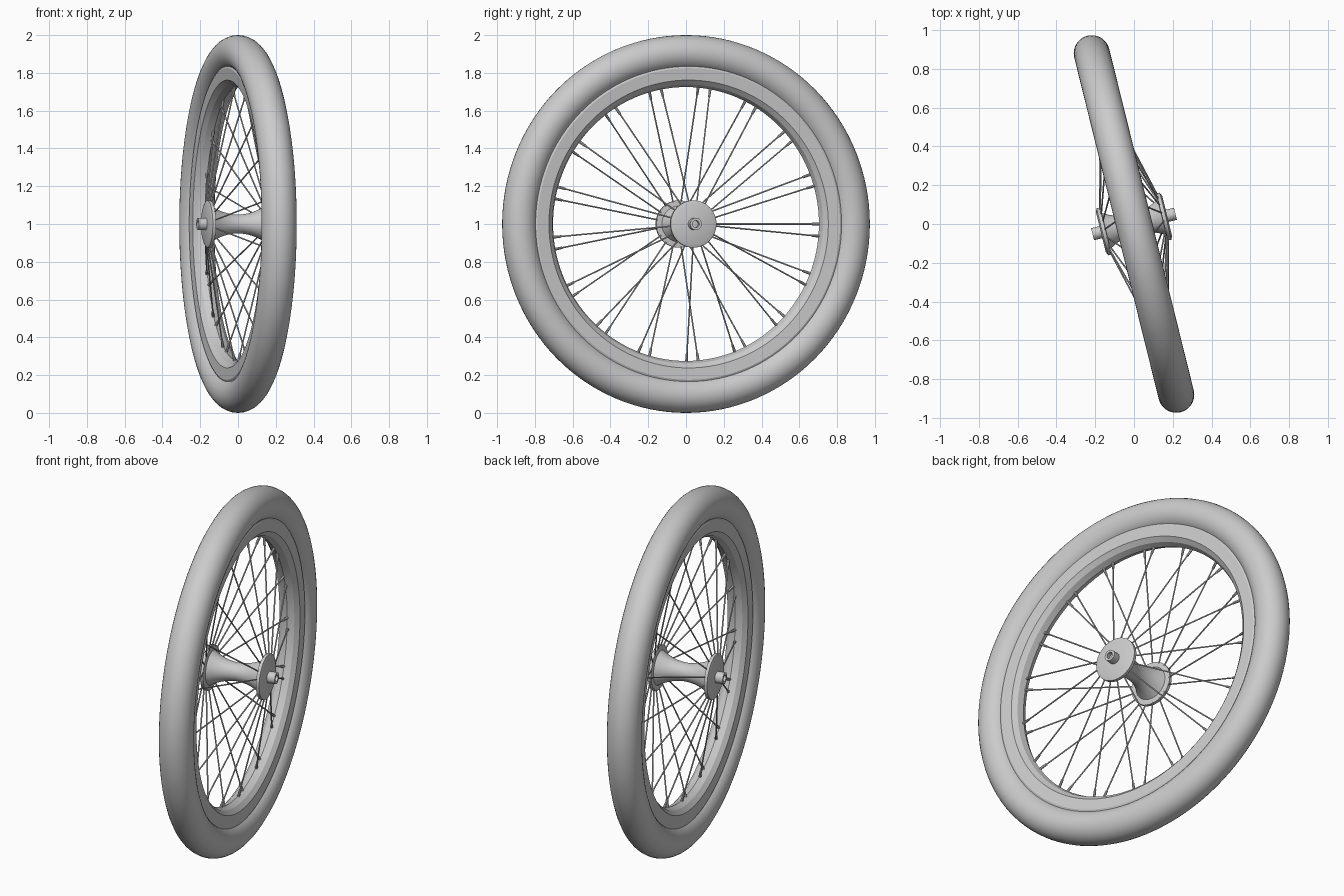
import bpy, bmesh
from math import cos, sin, pi, radians, sqrt
from mathutils import Matrix, Vector

if "Cube" in bpy.data.objects:
    bpy.data.objects.remove(bpy.data.objects["Cube"])

grey = bpy.data.materials.new("plain_grey")
grey.use_nodes = True
grey.diffuse_color = (0.6, 0.6, 0.6, 1)
grey.node_tree.nodes["Principled BSDF"].inputs["Base Color"].default_value = (0.6, 0.6, 0.6, 1)

# The wheel is built round the x axis, then turned and raised
PLACE = Matrix.Translation((0, 0, 1)) @ Matrix.Rotation(radians(13.9), 4, 'Z')


def finish(name, bm, angle=35):
    bmesh.ops.remove_doubles(bm, verts=bm.verts, dist=1e-5)
    bmesh.ops.recalc_face_normals(bm, faces=bm.faces)
    bm.transform(PLACE)
    mesh = bpy.data.meshes.new(name)
    bm.to_mesh(mesh)
    bm.free()
    mesh.materials.append(grey)
    obj = bpy.data.objects.new(name, mesh)
    bpy.context.collection.objects.link(obj)
    bpy.ops.object.select_all(action='DESELECT')
    obj.select_set(True)
    bpy.context.view_layer.objects.active = obj
    bpy.ops.object.shade_smooth_by_angle(angle=radians(angle))
    return obj


def lathe(name, profile, steps, closed, angle=35):
    """Spin an (along axis, radius) profile round the x axis."""
    bm = bmesh.new()
    verts = [bm.verts.new((u, 0, r)) for u, r in profile]
    ends = verts[1:] + verts[:1] if closed else verts[1:]
    edges = [bm.edges.new(pair) for pair in zip(verts, ends)]
    bmesh.ops.spin(bm, geom=verts + edges, cent=(0, 0, 0), axis=(1, 0, 0),
                   angle=2 * pi, steps=steps)
    return finish(name, bm, angle)


def mirrored(half):
    """Complete a profile whose last point lies on the middle plane."""
    return half + [(-u, r) for u, r in reversed(half[:-1])]


def rod(bm, a, b, r1, r2, sides):
    d = b - a
    turn = d.to_track_quat('Z', 'Y').to_matrix().to_4x4()
    bmesh.ops.create_cone(bm, cap_ends=True, segments=sides, radius1=r1, radius2=r2,
                          depth=d.length, matrix=Matrix.Translation((a + b) / 2) @ turn)


# Tyre
TUBE = 0.093
lathe("tyre", [(TUBE * cos(2 * pi * i / 32), 1 - TUBE + TUBE * sin(2 * pi * i / 32))
               for i in range(32)], 128, True)

# Rim, with flat side walls and a sloping inner bed
lathe("rim", mirrored([(0.05, 0.85), (0.062, 0.825), (0.058, 0.762),
                       (0.035, 0.738), (0, 0.725)]), 128, True, 25)

# Hub shell: waisted barrel between two flanges
barrel = [(u, 0.05 + 0.045 * (u / 0.148) ** 2) for u in (0.148, 0.12, 0.09, 0.06, 0.03, 0)]
lathe("hub", mirrored([(0.176, 0), (0.176, 0.105), (0.168, 0.125), (0.15, 0.125)] + barrel),
      48, False)

# Axle with hollow ends
lathe("axle", mirrored([(0.195, 0), (0.195, 0.018), (0.22, 0.018), (0.22, 0.032), (0, 0.032)]),
      24, False)

# Spokes run in pairs, one to each flange, with a nipple at the rim
PAIRS = 17
spokes, nipples = bmesh.new(), bmesh.new()
for k in range(PAIRS):
    for side, shift in ((1, -5.1), (-1, 0)):
        t = 2 * pi * k / PAIRS + radians(shift)
        out = Vector((0, cos(t), sin(t)))
        inner = out * 0.108 + Vector((side * 0.155, 0, 0))
        outer = out * 0.735
        rod(spokes, inner, outer, 0.004, 0.004, 8)
        rod(nipples, outer.lerp(inner, 0.08), outer, 0.0065, 0.008, 8)
finish("spokes", spokes)
finish("nipples", nipples)
